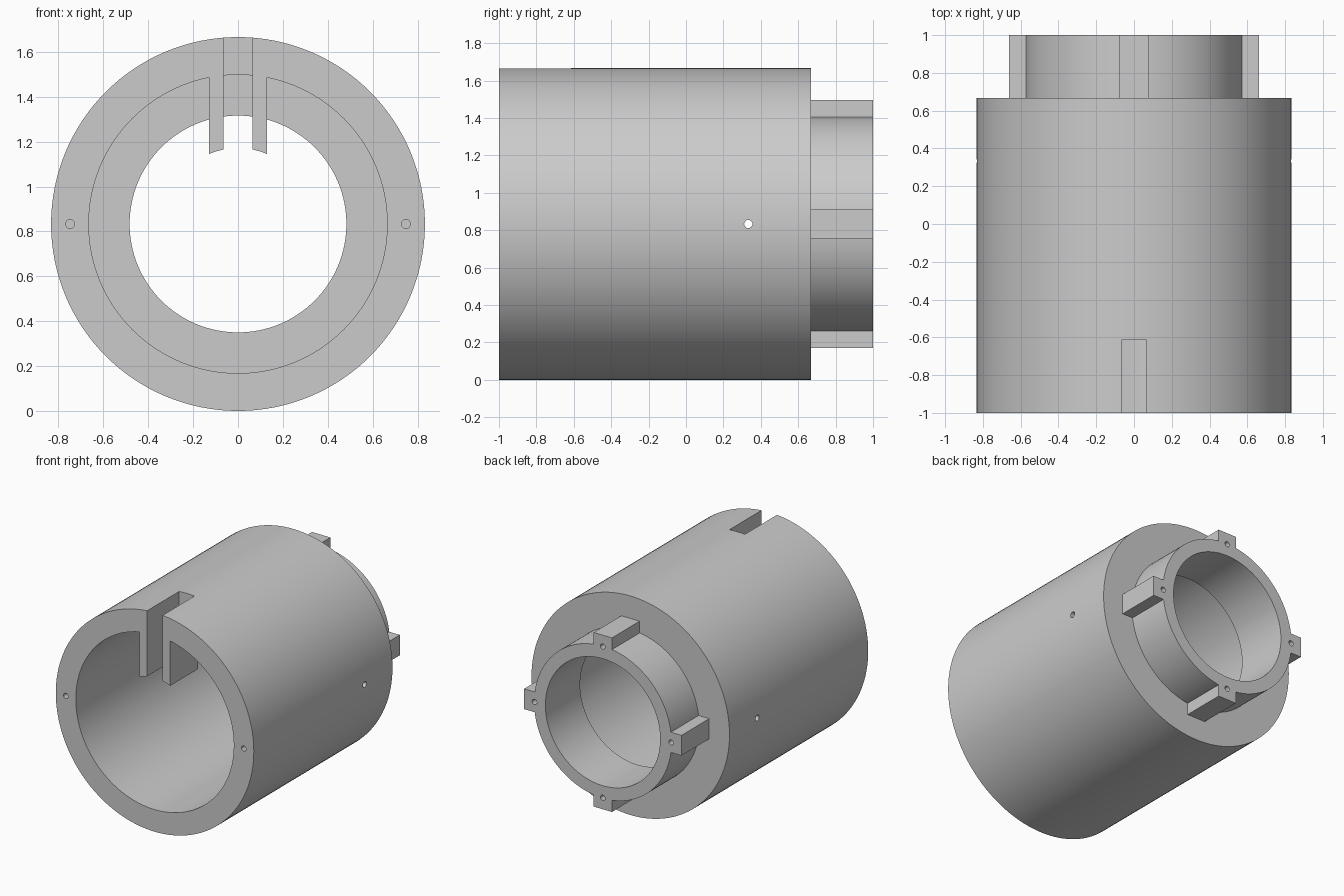
import bpy, bmesh, math
from mathutils import Matrix, Vector

if "Cube" in bpy.data.objects:
    bpy.data.objects.remove(bpy.data.objects["Cube"])

CZ = 0.833          # height of the tube axis
SEG = 128


def new_object(name, bm):
    bmesh.ops.recalc_face_normals(bm, faces=bm.faces)
    mesh = bpy.data.meshes.new(name)
    bm.to_mesh(mesh)
    bm.free()
    ob = bpy.data.objects.new(name, mesh)
    bpy.context.collection.objects.link(ob)
    return ob


def lathe(name, profile):
    """Revolve closed (radius, y) profile around the tube axis."""
    bm = bmesh.new()
    rings = []
    for i in range(SEG):
        a = 2 * math.pi * i / SEG
        rings.append([bm.verts.new((r * math.sin(a), y, CZ + r * math.cos(a)))
                      for r, y in profile])
    n = len(profile)
    for i in range(SEG):
        p, q = rings[i], rings[(i + 1) % SEG]
        for j in range(n):
            k = (j + 1) % n
            bm.faces.new((p[j], p[k], q[k], q[j]))
    return new_object(name, bm)


def extrude_xz(name, outline, y0, y1):
    """Prism along y from an outline of (x, z) points."""
    bm = bmesh.new()
    face = bm.faces.new([bm.verts.new((x, y0, z)) for x, z in outline])
    out = bmesh.ops.extrude_face_region(bm, geom=[face])
    verts = [v for v in out["geom"] if isinstance(v, bmesh.types.BMVert)]
    bmesh.ops.translate(bm, verts=verts, vec=(0, y1 - y0, 0))
    return new_object(name, bm)


def box(name, x0, x1, y0, y1, z0, z1):
    return extrude_xz(name, [(x0, z0), (x1, z0), (x1, z1), (x0, z1)], y0, y1)


def rod(name, centre, axis, radius, length):
    bm = bmesh.new()
    rot = Vector((0, 0, 1)).rotation_difference(Vector(axis)).to_matrix().to_4x4()
    bmesh.ops.create_cone(bm, cap_ends=True, segments=24, radius1=radius,
                          radius2=radius, depth=length,
                          matrix=Matrix.Translation(centre) @ rot)
    return new_object(name, bm)


def combine(target, tool, operation):
    mod = target.modifiers.new(operation, 'BOOLEAN')
    mod.operation, mod.object, mod.solver = operation, tool, 'EXACT'
    bpy.context.view_layer.objects.active = target
    bpy.ops.object.modifier_apply(modifier=mod.name)
    bpy.data.objects.remove(tool)


# Main tube with stepped bore and rear neck
body = lathe("tube_body", [(0.833, -1), (0.833, 0.667), (0.578, 0.667), (0.578, 1),
                           (0.483, 1), (0.483, 0.583), (0.665, 0.583), (0.665, -1)])

# Guide walls hanging inside the bore (arched lower edge), split by the slot below
arc = []
for i in range(9):
    x = -0.13 + 0.26 * i / 8
    arc.append((x, CZ + math.sqrt(0.338 ** 2 - x * x)))
combine(body, extrude_xz("guide_walls", arc + [(0.13, 1.56), (-0.13, 1.56)], -1, -0.665),
        'UNION')

# Four lugs around the neck
for x, z in ((0, 1), (1, 0), (0, -1), (-1, 0)):
    hx, hz = (0.077, 0.065) if z else (0.065, 0.077)
    cx, cz = x * 0.597, CZ + z * 0.597
    combine(body, box("lug", cx - hx, cx + hx, 0.62, 1, cz - hz, cz + hz), 'UNION')

# Key slot through the top of the shell
combine(body, box("slot_cutter", -0.065, 0.065, -1.1, -0.615, 1.0, 1.9), 'DIFFERENCE')

# Small pin holes: front rim, lug ends and through the sides
for s in (-1, 1):
    combine(body, rod("rim_hole", (s * 0.748, -1, CZ), (0, 1, 0), 0.02, 0.34), 'DIFFERENCE')
    combine(body, rod("side_hole", (s * 0.75, 0.333, CZ), (1, 0, 0), 0.022, 0.4), 'DIFFERENCE')
    for x, z in ((s, 0), (0, s)):
        combine(body, rod("lug_hole", (x * 0.575, 1, CZ + z * 0.575), (0, 1, 0), 0.02, 0.34),
                'DIFFERENCE')

# Grey material and smooth curved walls
grey = bpy.data.materials.new("plain_grey")
grey.diffuse_color = (0.6, 0.6, 0.6, 1)
grey.use_nodes = True
grey.node_tree.nodes["Principled BSDF"].inputs["Base Color"].default_value = grey.diffuse_color
body.data.materials.clear()
body.data.materials.append(grey)
for p in body.data.polygons:
    p.material_index = 0
bpy.ops.object.select_all(action='DESELECT')
body.select_set(True)
bpy.context.view_layer.objects.active = body
bpy.ops.object.shade_smooth_by_angle(angle=math.radians(30))
